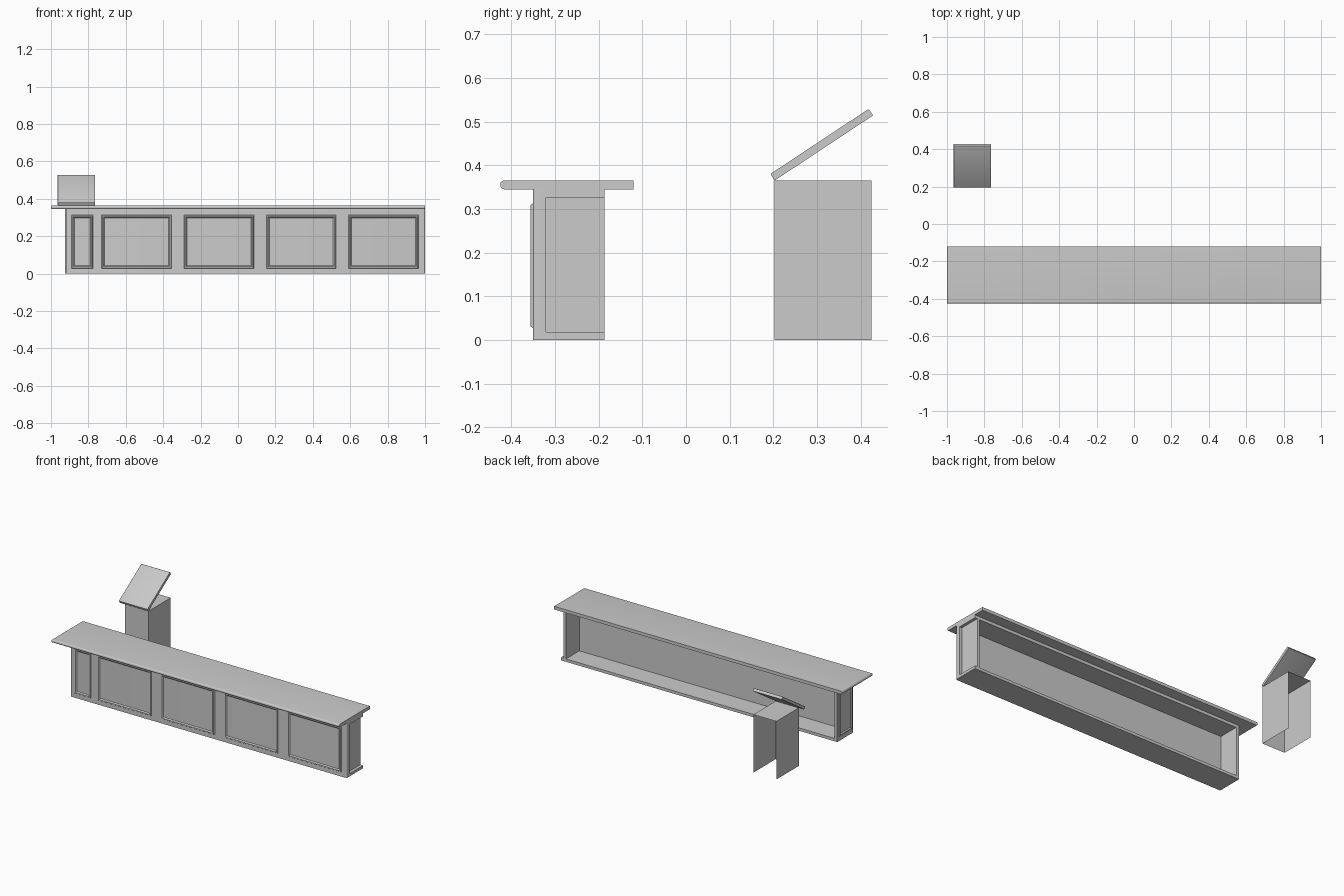
import bpy, bmesh, math
from mathutils import Matrix, Vector

if "Cube" in bpy.data.objects:
    bpy.data.objects.remove(bpy.data.objects["Cube"], do_unlink=True)

grey = bpy.data.materials.new("plain grey")
grey.use_nodes = True
grey.diffuse_color = (0.6, 0.6, 0.6, 1)
grey.node_tree.nodes["Principled BSDF"].inputs["Base Color"].default_value = grey.diffuse_color


def finish(name, bm):
    bmesh.ops.recalc_face_normals(bm, faces=bm.faces)
    mesh = bpy.data.meshes.new(name)
    bm.to_mesh(mesh)
    bm.free()
    mesh.materials.append(grey)
    ob = bpy.data.objects.new(name, mesh)
    bpy.context.collection.objects.link(ob)
    bpy.ops.object.select_all(action="DESELECT")
    ob.select_set(True)
    bpy.context.view_layer.objects.active = ob
    bpy.ops.object.shade_smooth_by_angle(angle=math.radians(35))
    return ob


def box_mesh(x, y, z):
    bm = bmesh.new()
    bmesh.ops.create_cube(bm, size=1)
    size = Vector((x[1] - x[0], y[1] - y[0], z[1] - z[0]))
    mid = Vector((sum(x), sum(y), sum(z))) / 2
    bm.transform(Matrix.Translation(mid) @ Matrix.Diagonal(size).to_4x4())
    return bm


def box(name, x, y, z, radius=0, pick=None, segments=4):
    """Box whose edges chosen by pick(midpoint) are rounded."""
    bm = box_mesh(x, y, z)
    if radius:
        edges = [e for e in bm.edges if pick((e.verts[0].co + e.verts[1].co) / 2)]
        bmesh.ops.bevel(bm, geom=edges, offset=radius, segments=segments,
                        profile=0.5, affect="EDGES")
    return finish(name, bm)


def trim_frame(name, width, height, matrix, band=0.016, depth=0.006):
    """Picture-frame moulding with a sloped inner and outer side, facing local -y."""
    bm = bmesh.new()
    rings = []
    for inset, out in ((0, 0), (band * 0.25, depth), (band * 0.6, depth), (band, 0)):
        w, h = width / 2 - inset, height / 2 - inset
        rings.append([bm.verts.new((sx * w, -out, sz * h))
                      for sx, sz in ((-1, -1), (1, -1), (1, 1), (-1, 1))])
    for a, b in zip(rings, rings[1:]):
        for i in range(4):
            j = (i + 1) % 4
            bm.faces.new((a[i], a[j], b[j], b[i]))
    bm.transform(matrix)
    return finish(name, bm)


# Counter: worktop rounded along the front and the right end
TOP = 0.365
box("worktop", (-1, 1), (-0.425, -0.12), (0.345, TOP), 0.009,
    lambda m: (m.y < -0.42 and abs(m.x) < 0.5) or (m.x < -0.99 and abs(m.y + 0.27) < 0.01))

# Counter: open-backed carcass
LEFT, RIGHT, FRONT, BACK = 1.0, -0.92, -0.35, -0.187
box("front_panel", (RIGHT, LEFT), (FRONT, -0.32), (0, 0.345), 0.006,
    lambda m: m.y < -0.34 and abs(m.z - 0.17) < 0.01)
box("floor_board", (RIGHT, LEFT), (-0.32, BACK), (0, 0.018))
box("ceiling_board", (RIGHT, LEFT), (-0.32, BACK), (0.326, 0.345))
box("left_end_panel", (LEFT - 0.035, LEFT - 0.018), (-0.32, BACK), (0.018, 0.326))
box("right_end_panel", (RIGHT, RIGHT + 0.02), (-0.32, BACK), (0.018, 0.326))

# Mouldings on the front: one narrow bay, then four wide ones
bays = [(-0.833, 0.115)] + [(-0.542 + 0.44 * i, 0.373) for i in range(4)]
for i, (x, width) in enumerate(bays):
    trim_frame(f"front_trim_{i + 1}", width, 0.285, Matrix.Translation((x, FRONT, 0.17)))
trim_frame("right_end_trim", 0.13, 0.285,
           Matrix.Translation((RIGHT, -0.268, 0.17)) @ Matrix.Rotation(-math.pi / 2, 4, "Z"))

# Lectern: thin-walled stand open at the back and bottom
bm = box_mesh((-0.925, -0.765), (0.202, 0.425), (0, TOP))
opening = [f for f in bm.faces
           if f.calc_center_median().z < 0.01 or f.calc_center_median().y > 0.42]
bmesh.ops.delete(bm, geom=opening, context="FACES")
finish("lectern_stand", bm)

# Lectern: sloping desk board hinged at the lower front edge
desk = box("lectern_desk", (-0.1, 0.1), (0, 0.27), (0, 0.018), 0.004,
           lambda m: m.x < -0.09 or (m.z > 0.017 and m.x < 0.05), 3)
desk.location = (-0.865, 0.203, TOP)
desk.rotation_euler.x = math.radians(33.5)
